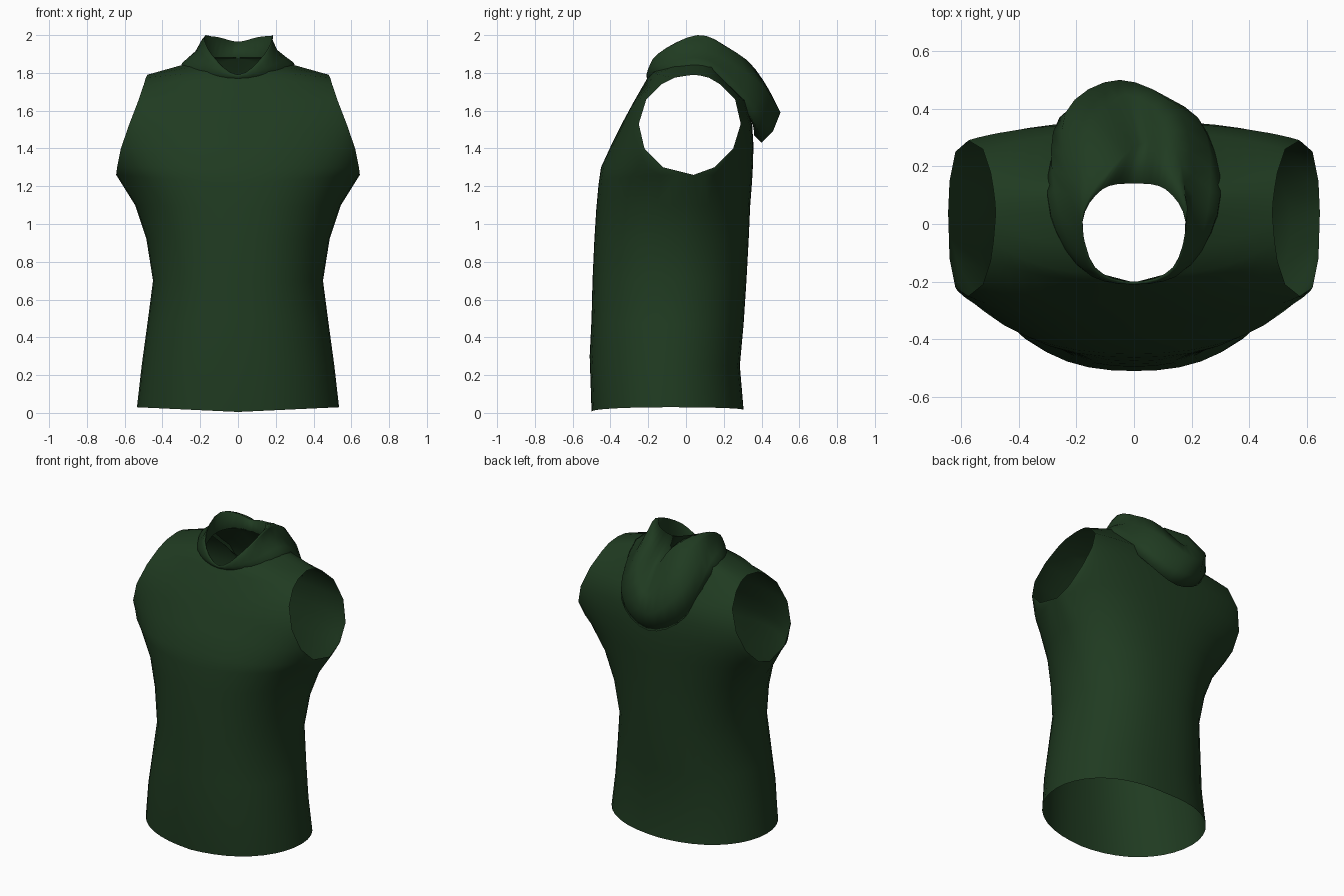
import bpy
import bmesh
import math
from mathutils import Vector

if "Cube" in bpy.data.objects:
    bpy.data.objects.remove(bpy.data.objects["Cube"], do_unlink=True)

# Single cloth colour
cloth = bpy.data.materials.new("dark_green_cloth")
cloth.use_nodes = True
green = (0.014, 0.043, 0.015, 1)
cloth.diffuse_color = green
shader = cloth.node_tree.nodes["Principled BSDF"]
shader.inputs["Base Color"].default_value = green
shader.inputs["Roughness"].default_value = 0.9


def add_grid(bm, rows):
    """Skin a list of equally long point rows with quads."""
    verts = [[bm.verts.new(point) for point in row] for row in rows]
    for low, high in zip(verts, verts[1:]):
        for i in range(len(low) - 1):
            bm.faces.new((low[i], low[i + 1], high[i + 1], high[i]))


def mirrored(row):
    """Return the same row on the other side of the centre plane."""
    return [Vector((-p.x, p.y, p.z)) for p in row]


def finish(bm, name):
    """Weld the panels, smooth them and make the object."""
    bmesh.ops.remove_doubles(bm, verts=bm.verts, dist=0.0005)
    bmesh.ops.dissolve_degenerate(bm, edges=bm.edges, dist=0.0005)
    bmesh.ops.recalc_face_normals(bm, faces=bm.faces)
    for face in bm.faces:
        face.smooth = True
    mesh = bpy.data.meshes.new(name)
    bm.to_mesh(mesh)
    bm.free()
    mesh.materials.append(cloth)
    obj = bpy.data.objects.new(name, mesh)
    bpy.context.collection.objects.link(obj)
    return obj


# Side seam, then armhole rim: x, front y, back y, z
side_edge = [
    (.535, -.09, -.09, .03), (.51, -.09, -.09, .25), (.48, -.08, -.08, .47),
    (.45, -.06, -.06, .7), (.485, -.03, -.03, .92), (.545, .01, .01, 1.1),
    (.645, .04, .04, 1.26), (.64, -.12, .15, 1.3), (.62, -.22, .25, 1.4),
    (.575, -.25, .29, 1.53), (.525, -.21, .26, 1.66), (.498, -.13, .18, 1.74),
    (.488, -.06, .12, 1.775), (.483, 0, .08, 1.785), (.48, .04, .04, 1.79),
]
# Centre line, then neckline: x, y, z
front_edge = [
    (0, -.5, .005), (0, -.51, .3), (0, -.5, .5), (0, -.495, .7),
    (0, -.485, .92), (0, -.475, 1.08), (0, -.463, 1.21), (0, -.45, 1.3),
    (0, -.39, 1.43), (0, -.34, 1.53), (0, -.275, 1.65), (0, -.203, 1.775),
    (.125, -.17, 1.81), (.183, -.07, 1.845), (.195, .04, 1.87),
]
back_edge = [
    (0, .305, .015), (0, .285, .25), (0, .305, .47), (0, .32, .7),
    (0, .332, .92), (0, .34, 1.1), (0, .35, 1.23), (0, .355, 1.32),
    (0, .357, 1.42), (0, .35, 1.53), (0, .32, 1.65), (0, .155, 1.88),
    (.11, .14, 1.88), (.175, .09, 1.875), (.195, .04, 1.87),
]
ARMPIT = 6
COLUMNS = 10


def panel(centre, side):
    """Rows curving from the centre line to the side edge."""
    rows = []
    for k, (start, end) in enumerate(zip(centre, side)):
        a, b = Vector(start), Vector(end)
        # Round below the armpit, flatter beside the armhole
        power = min(1, 0.5 + 0.13 * max(0, k - ARMPIT))
        row = []
        for i in range(COLUMNS + 1):
            s = math.sin(math.pi / 2 * i / COLUMNS)
            p = a.lerp(b, s)
            p.y = b.y + (a.y - b.y) * max(0, 1 - s ** 2.4) ** power
            row.append(p)
        rows.append(row)
    return rows


# Sleeveless body: front and back panels on both sides
body = bmesh.new()
front_side = [(x, front, z) for x, front, back, z in side_edge]
back_side = [(x, back, z) for x, front, back, z in side_edge]
for centre, side in ((front_edge, front_side), (back_edge, back_side)):
    rows = panel(centre, side)
    add_grid(body, rows)
    add_grid(body, [mirrored(row) for row in rows])
finish(body, "sleeveless_body")

# Hood rings, each from centre front round the side to centre back;
# the first number skews the back of the ring sideways
hood_rings = [
    (0, (0, -.2, 1.765), (.2, -.13, 1.79), (.3, .08, 1.82), (.22, .32, 1.59), (0, .36, 1.47)),
    (0, (0, -.205, 1.77), (.2, -.14, 1.81), (.3, .1, 1.845), (.235, .345, 1.56), (0, .4, 1.43)),
    (-.02, (0, -.21, 1.78), (.185, -.15, 1.84), (.27, .12, 1.87), (.24, .37, 1.63), (0, .46, 1.49)),
    (-.04, (0, -.21, 1.785), (.165, -.15, 1.88), (.215, .1, 1.915), (.2, .385, 1.75), (0, .5, 1.59)),
    (-.02, (0, -.205, 1.79), (.15, -.15, 1.9), (.185, .08, 1.98), (.14, .32, 1.87), (0, .45, 1.69)),
    (.05, (0, -.2, 1.785), (.14, -.15, 1.9), (.178, .06, 2), (.08, .22, 1.93), (0, .28, 1.8)),
    (0, (0, -.2, 1.78), (.135, -.15, 1.89), (.178, .01, 1.985), (.11, .12, 1.99), (0, .14, 1.965)),
    (0, (0, -.2, 1.765), (.14, -.15, 1.81), (.19, .01, 1.86), (.125, .125, 1.88), (0, .15, 1.88)),
]
STEPS = 4


def spline(a, b, c, d, t):
    """Smooth curve through b and c."""
    return 0.5 * (2 * b + (c - a) * t + (2 * a - 5 * b + 4 * c - d) * t ** 2
                  + (3 * b - a - 3 * c + d) * t ** 3)


def hood_ring(skew, *points):
    """Close a half ring by mirroring and smooth it."""
    half = [Vector(p) for p in points]
    loop = half + mirrored(half[-2:0:-1])
    count = len(loop)
    ring = []
    for i in range(count):
        near = [loop[(i + k) % count] for k in (-1, 0, 1, 2)]
        ring += [spline(*near, step / STEPS) for step in range(STEPS)]
    for p in ring:
        p.x += skew * max(0, p.y) / 0.4
    return ring + ring[:1]


# Hood lying folded on the back, with collar and inner lining
hood = bmesh.new()
add_grid(hood, [hood_ring(*ring) for ring in hood_rings])
finish(hood, "folded_hood")
